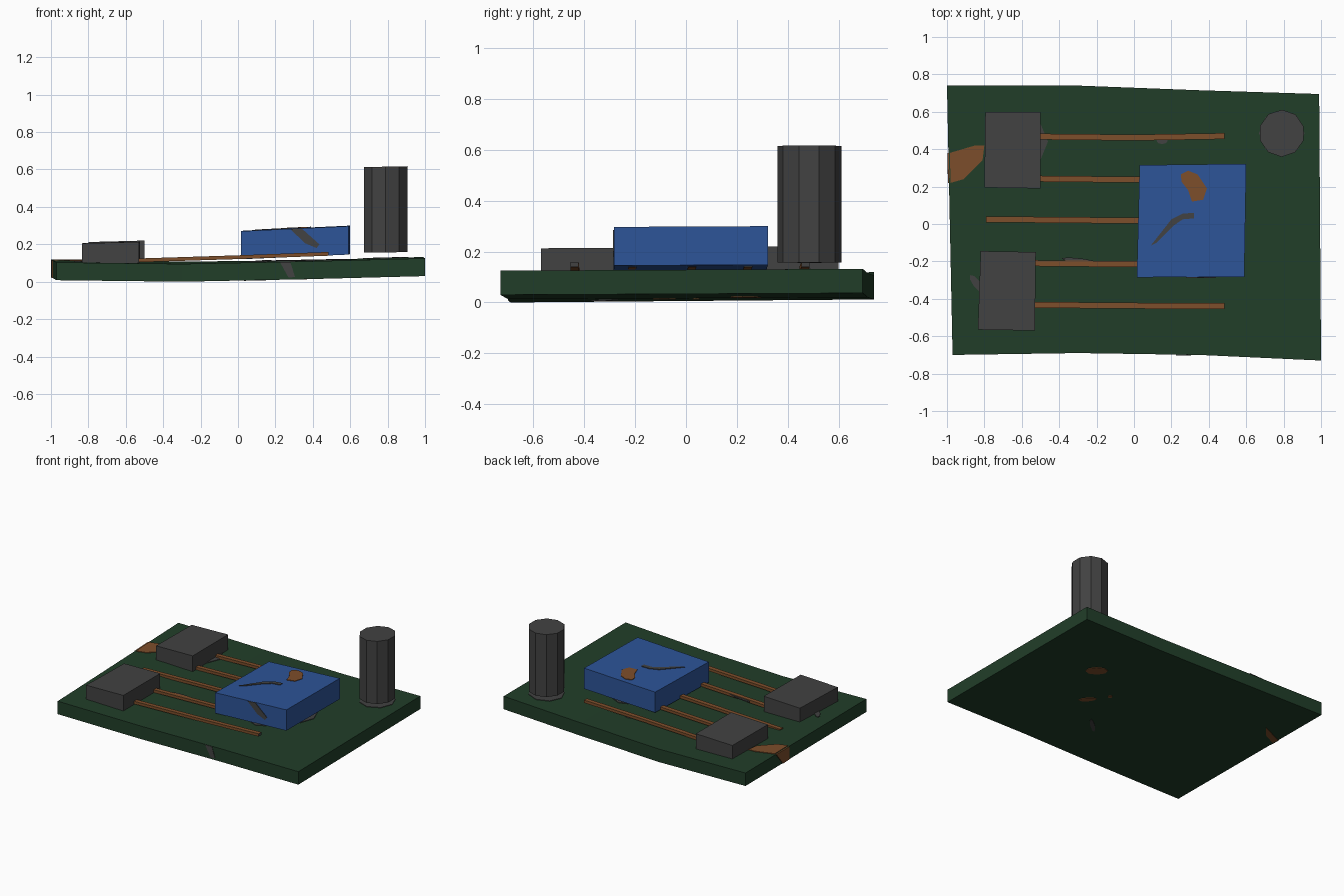
import bpy, math
from mathutils import Vector

if "Cube" in bpy.data.objects:
    bpy.data.objects.remove(bpy.data.objects["Cube"])


def material(name, rgb):
    m = bpy.data.materials.new(name)
    m.diffuse_color = (*rgb, 1)
    m.use_nodes = True
    m.node_tree.nodes["Principled BSDF"].inputs["Base Color"].default_value = m.diffuse_color
    return m


GREEN = material("board green", (0.015, 0.048, 0.022))
BLUE = material("chip blue", (0.026, 0.089, 0.314))
COPPER = material("copper", (0.205, 0.076, 0.024))
GREY = material("dark grey", (0.054, 0.054, 0.054))


def make(name, verts, faces, *mats):
    me = bpy.data.meshes.new(name)
    me.from_pydata([tuple(v) for v in verts], [], faces)
    for m in mats:
        me.materials.append(m)
    ob = bpy.data.objects.new(name, me)
    bpy.context.collection.objects.link(ob)
    return ob


def prism(name, bottom, top, mat):
    """Closed solid between two matching anticlockwise rings."""
    n = len(bottom)
    faces = [tuple(reversed(range(n))), tuple(range(n, 2 * n))]
    faces += [(i, (i + 1) % n, n + (i + 1) % n, n + i) for i in range(n)]
    return make(name, list(bottom) + list(top), faces, mat)


# Warped board: stations of (x front, y front, z front, x back, y back, z back)
THICK = 0.095
STATIONS = [(-0.97, -0.70, 0.008, -1.0, 0.74, 0.024),
            (-0.30, -0.69, 0.0, -0.30, 0.74, 0.012),
            (0.35, -0.70, 0.013, 0.35, 0.715, 0.02),
            (1.0, -0.73, 0.03, 0.99, 0.695, 0.037)]


def board_z(x, y):
    """Height of the board underside at x, y."""
    for a, b in zip(STATIONS, STATIONS[1:]):
        if x <= b[0] or b is STATIONS[-1]:
            t = (x - a[0]) / (b[0] - a[0])
            s = (y + 0.71) / 1.43
            return (a[2] * (1 - s) + a[5] * s) * (1 - t) + (b[2] * (1 - s) + b[5] * s) * t


verts, faces = [], [(0, 1, 3, 2), (12, 14, 15, 13)]
for xf, yf, zf, xb, yb, zb in STATIONS:
    verts += [(xf, yf, zf), (xf, yf, zf + THICK), (xb, yb, zb), (xb, yb, zb + THICK)]
for i in range(3):
    k = 4 * i
    for p, q in ((0, 1), (1, 3), (3, 2), (2, 0)):
        faces.append((k + p, k + 4 + p, k + 4 + q, k + q))
make("board", verts, faces, GREEN)

# Dark component blocks and tilted blue main chip
def block(name, xy, zb, zt, mat):
    prism(name, [(x, y, z) for (x, y), z in zip(xy, zb)],
          [(x, y, z) for (x, y), z in zip(xy, zt)], mat)


block("rear_block", [(-0.80, 0.195), (-0.50, 0.19), (-0.50, 0.60), (-0.795, 0.60)],
      [0.10] * 4, [0.212, 0.22, 0.22, 0.212], GREY)
block("front_block", [(-0.835, -0.565), (-0.53, -0.57), (-0.525, -0.15), (-0.82, -0.145)],
      [0.095] * 4, [0.205, 0.213, 0.215, 0.207], GREY)
BLUE_XY = [(0.015, -0.285), (0.59, -0.283), (0.60, 0.322), (0.03, 0.315)]
block("main_chip", BLUE_XY, [0.12, 0.145, 0.148, 0.123], [0.27, 0.297, 0.30, 0.273], BLUE)

# Ten-sided capacitor
ring = [(0.79 + 0.122 * math.cos(math.tau * i / 10 + 0.3),
         0.485 + 0.126 * math.sin(math.tau * i / 10 + 0.3)) for i in range(10)]
prism("capacitor", [(x, y, 0.157 + 0.008 * (x - 0.79)) for x, y in ring],
      [(x, y, 0.615 + 0.02 * (x - 0.79)) for x, y in ring], GREY)

# Copper tracks, rising slightly to the right
for n, (y0, y1, y2) in enumerate([(0.47, 0.462, 0.47), (0.245, 0.237, 0.245), (0.025, 0.018, 0.025),
                                  (-0.207, -0.215, -0.21), (-0.43, -0.437, -0.438)]):
    verts = []
    for x, y, z in ((-0.79, y0, 0.096), (0.0, y1, 0.121), (0.485, y2, 0.139)):
        verts += [(x, y - 0.016, z), (x, y + 0.016, z), (x, y + 0.016, z + 0.02), (x, y - 0.016, z + 0.02)]
    faces = [(0, 3, 2, 1), (8, 9, 10, 11)]
    for k in (0, 4):
        faces += [(k + i, k + (i + 1) % 4, k + 4 + (i + 1) % 4, k + 4 + i) for i in range(4)]
    track = make(f"track_{n + 1}", verts, faces, COPPER, GREY)
    track.data.polygons[1].material_index = 1


# Stains: thin plates following a surface
def stain(name, pts, height, mat, up=1):
    lo, hi = (-0.004, 0.004)
    prism(name, [(x, y, height(x, y) + lo) for x, y in pts],
          [(x, y, height(x, y) + hi) for x, y in pts], mat)


def blob(cx, cy, rx, ry, turn=0.0, n=8):
    c, s = math.cos(turn), math.sin(turn)
    out = []
    for i in range(n):
        a = math.tau * i / n
        u, v = rx * math.cos(a), ry * math.sin(a)
        out.append((cx + u * c - v * s, cy + u * s + v * c))
    return out


def top_z(x, y):
    return board_z(x, y) + THICK


def chip_z(x, y):
    return 0.27 + 0.047 * (x - 0.015) + 0.005 * (y + 0.285)


stain("edge_stain_top", [(-0.98, 0.22), (-0.91, 0.24), (-0.81, 0.34), (-0.80, 0.42), (-0.85, 0.42),
                         (-0.985, 0.38)], top_z, COPPER)
stain("edge_stain_bottom", [(-0.98, 0.26), (-0.88, 0.31), (-0.82, 0.385), (-0.985, 0.31)],
      board_z, COPPER)
prism("edge_stain_side", [(-0.986, 0.22, 0.02), (-0.986, 0.22, 0.113), (-0.99, 0.38, 0.116), (-0.99, 0.30, 0.02)],
      [(-0.994, 0.22, 0.02), (-0.994, 0.22, 0.113), (-0.998, 0.38, 0.116), (-0.997, 0.30, 0.02)], COPPER)
for i, args in enumerate([(0.52, 0.235, 0.075, 0.045, 2.4), (0.33, -0.085, 0.06, 0.022, 2.3),
                          (0.24, 0.04, 0.015, 0.015)]):
    stain(f"underside_stain_{i + 1}", blob(*args), board_z, COPPER)
stain("underside_scratch", blob(0.09, -0.32, 0.08, 0.015, 0.75), board_z, GREY)

for i, args in enumerate([(-0.62, 0.44, 0.16, 0.16), (0.33, 0.02, 0.27, 0.29), (0.79, 0.485, 0.122, 0.122),
                          (-0.84, -0.32, 0.06, 0.02, -0.9), (0.15, 0.445, 0.03, 0.018)]):
    stain(f"board_smudge_{i + 1}", blob(*args), top_z, GREY)
stain("track_smudge", blob(-0.27, -0.202, 0.12, 0.016, -0.15),
      lambda x, y: 0.134 + 0.032 * x, GREY)
stain("chip_stain", [(0.31, 0.12), (0.37, 0.13), (0.39, 0.19), (0.34, 0.265), (0.29, 0.285),
                     (0.25, 0.265), (0.255, 0.225), (0.29, 0.18)], chip_z, COPPER)
stain("chip_scratch", [(0.09, -0.115), (0.12, -0.10), (0.21, -0.01), (0.26, 0.025), (0.32, 0.03),
                       (0.32, 0.06), (0.26, 0.055), (0.20, 0.025)], chip_z, GREY)


# Marks on front faces
def front_mark(name, pts, y):
    prism(name, [(x, y + 0.004, z) for x, z in pts], [(x, y - 0.004, z) for x, z in pts], GREY)


front_mark("chip_front_scratch", [(0.28, 0.28), (0.36, 0.205), (0.42, 0.18), (0.435, 0.20), (0.37, 0.258),
                                  (0.34, 0.285)], -0.284)
front_mark("board_front_scratch", [(0.27, 0.022), (0.305, 0.025), (0.28, 0.105), (0.225, 0.104)], -0.698)
